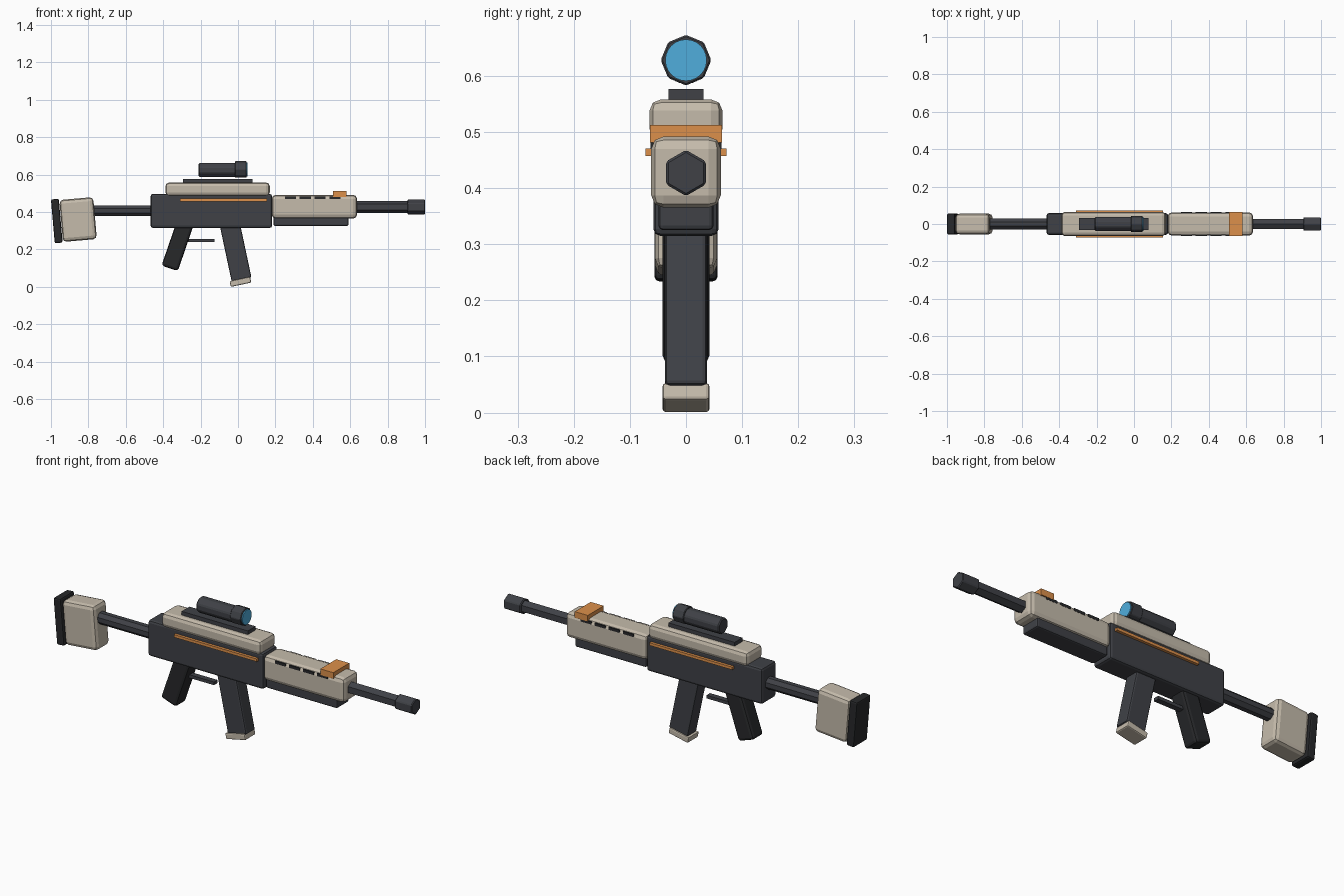
import bpy
from math import radians, pi

if "Cube" in bpy.data.objects:
    bpy.data.objects.remove(bpy.data.objects["Cube"])


def material(name, rgb):
    m = bpy.data.materials.new(name)
    m.diffuse_color = (*rgb, 1)
    m.use_nodes = True
    m.node_tree.nodes["Principled BSDF"].inputs["Base Color"].default_value = m.diffuse_color
    return m


DARK = material("charcoal", (0.05, 0.053, 0.062))
BLACK = material("rubber", (0.02, 0.021, 0.023))
BEIGE = material("beige", (0.56, 0.50, 0.41))
ORANGE = material("orange", (0.72, 0.28, 0.07))
BLUE = material("lens_blue", (0.08, 0.42, 0.72))


def bevel(ob, width, segments):
    if width:
        b = ob.modifiers.new("bevel", 'BEVEL')
        b.width, b.segments = width, segments
        b.limit_method = 'ANGLE'
        b.angle_limit = radians(30)


def box(name, centre, size, mat, bev=0.0, tilt=0.0, segments=2):
    bpy.ops.mesh.primitive_cube_add(size=1, location=centre)
    ob = bpy.context.object
    ob.name = name
    ob.scale = size
    bpy.ops.object.transform_apply(location=False, rotation=False, scale=True)
    ob.rotation_euler.y = radians(tilt)
    ob.data.materials.append(mat)
    bevel(ob, bev, segments)
    return ob


def span(name, x, half_y, z, mat, bev=0.0, segments=2):
    return box(name, ((x[0] + x[1]) / 2, 0, (z[0] + z[1]) / 2),
               (x[1] - x[0], 2 * half_y, z[1] - z[0]), mat, bev, 0, segments)


def rod(name, x, z, radius, sides, mat, roll=0.0, bev=0.0):
    # cylinder lying along x; roll turns the polygon about its axis
    bpy.ops.mesh.primitive_cylinder_add(vertices=sides, radius=radius,
                                        depth=x[1] - x[0])
    ob = bpy.context.object
    ob.name = name
    ob.rotation_euler = (0, 0, roll)
    bpy.ops.object.transform_apply(location=False, rotation=True, scale=False)
    ob.rotation_euler.y = pi / 2
    ob.location = ((x[0] + x[1]) / 2, 0, z)
    ob.data.materials.append(mat)
    bevel(ob, bev, 1)
    return ob


# stock
box("stock", (-0.855, 0, 0.36), (0.182, 0.11, 0.225), BEIGE, 0.02, -5)
box("butt_pad", (-0.969, 0, 0.352), (0.042, 0.112, 0.235), BLACK, 0.008, -5)
rod("buffer_tube", (-0.79, -0.45), 0.407, 0.031, 8, DARK, pi / 8)

# receiver
span("receiver", (-0.467, 0.182), 0.058, (0.315, 0.497), DARK, 0.012)
span("upper_cover", (-0.388, 0.17), 0.065, (0.485, 0.558), BEIGE, 0.02)
for side, label in ((-1, "right"), (1, "left")):
    box("stripe_" + label, (-0.077, side * 0.063, 0.464),
        (0.465, 0.018, 0.014), ORANGE)
span("top_rail", (-0.295, 0.077), 0.031, (0.55, 0.577), DARK)

# scope
rod("scope_body", (-0.21, -0.01), 0.625, 0.041, 8, DARK, pi / 8, 0.005)
rod("scope_ring", (-0.016, 0.046), 0.628, 0.045, 8, DARK, 0, 0.003)
rod("scope_lens", (0.03, 0.051), 0.628, 0.037, 24, BLUE)

# handguard with vents
span("handguard", (0.18, 0.637), 0.062, (0.365, 0.492), BEIGE, 0.022)
span("lower_rail", (0.19, 0.59), 0.049, (0.325, 0.375), DARK, 0.008)
for i in range(4):
    for side, label in ((-1, "right"), (1, "left")):
        box(f"vent_{label}_{i + 1}", (0.281 + i * 0.079, side * 0.054, 0.477),
            (0.06, 0.018, 0.014), BLACK)
span("front_sight", (0.507, 0.58), 0.064, (0.481, 0.512), ORANGE)

# barrel
rod("barrel", (0.60, 0.93), 0.427, 0.031, 6, DARK, pi / 2)
rod("muzzle", (0.905, 1.0), 0.427, 0.041, 6, DARK, pi / 2, 0.004)

# grip, trigger bar, magazine
box("grip", (-0.323, 0, 0.222), (0.092, 0.084, 0.26), BLACK, 0.014, 19)
span("trigger_bar", (-0.268, -0.125), 0.014, (0.241, 0.257), DARK)
box("magazine", (-0.013, 0, 0.19), (0.108, 0.074, 0.31), DARK, 0.008, -12)
box("magazine_base", (0.013, 0, 0.0265), (0.112, 0.084, 0.031), BEIGE, 0.006, -12)
